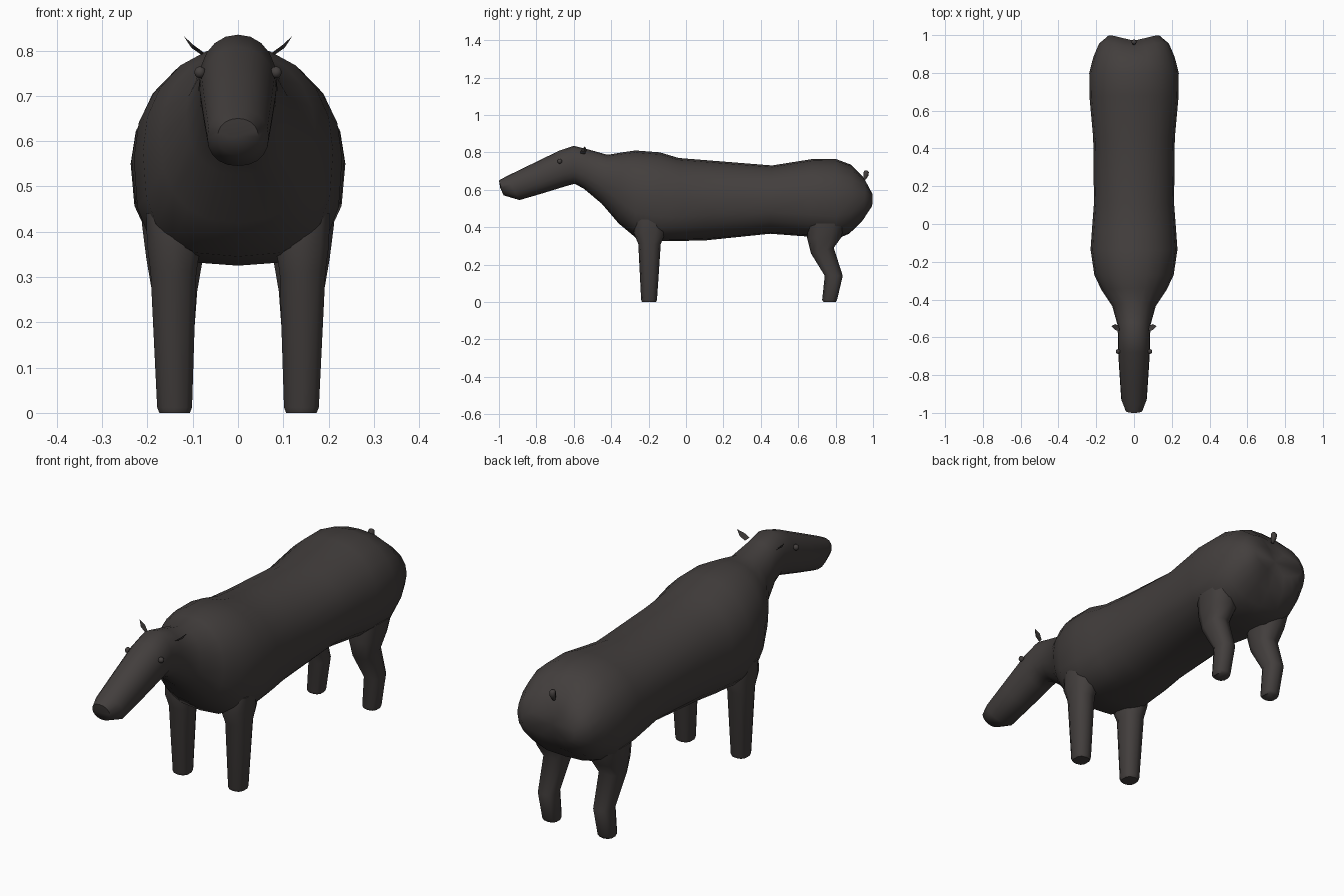
import bpy, bmesh, math
from mathutils import Vector

if "Cube" in bpy.data.objects:
    bpy.data.objects.remove(bpy.data.objects["Cube"])

hide = bpy.data.materials.new("dark_brown_hide")
hide.diffuse_color = (0.056, 0.049, 0.047, 1)
hide.use_nodes = True
hide.node_tree.nodes["Principled BSDF"].inputs["Base Color"].default_value = hide.diffuse_color


def finish(name, bm, angle=60):
    bmesh.ops.recalc_face_normals(bm, faces=bm.faces)
    me = bpy.data.meshes.new(name)
    bm.to_mesh(me)
    bm.free()
    me.materials.append(hide)
    ob = bpy.data.objects.new(name, me)
    bpy.context.collection.objects.link(ob)
    bpy.ops.object.select_all(action='DESELECT')
    ob.select_set(True)
    bpy.context.view_layer.objects.active = ob
    bpy.ops.object.shade_smooth_by_angle(angle=math.radians(angle))
    return ob


def loft(name, rings, cap_points=None, angle=60):
    """Skin a list of rings (lists of Vectors), closing both ends."""
    bm = bmesh.new()
    loops = [[bm.verts.new(p) for p in r] for r in rings]
    n = len(rings[0])
    for a, b in zip(loops, loops[1:]):
        for i in range(n):
            j = (i + 1) % n
            bm.faces.new((a[i], a[j], b[j], b[i]))
    for k, loop in enumerate((loops[0], loops[-1])):
        if cap_points:
            c = bm.verts.new(cap_points[k])
            for i in range(n):
                bm.faces.new((loop[i], loop[(i + 1) % n], c))
        else:
            bm.faces.new(loop)
    return finish(name, bm, angle)


def power(v, n):
    return math.copysign(abs(v) ** (2 / n), v)


def body_ring(yt, zt, yb, zb, w, n, sides=20):
    """Tilted oval between a top and a bottom point; n squares off the underside."""
    pts = []
    for i in range(sides):
        a = 2 * math.pi * i / sides
        c, s = math.cos(a), math.sin(a)
        e = n if s < 0 else 2.1
        x, t = w * power(c, e), (power(s, e) + 1) / 2
        y, z = yb + (yt - yb) * t, zb + (zt - zb) * t
        # groove between the buttocks
        if y > 0.85:
            y -= 0.03 * max(0, 1 - abs(x) / 0.12) * min(1, (y - 0.85) / 0.12)
        pts.append(Vector((x, y, z)))
    return pts


# head, neck and trunk: top y, top z, bottom y, bottom z, half width, squareness
BODY = [
    (-1.0, .65, -.975, .57, .045, 2.2),
    (-.96, .672, -.89, .545, .068, 2.2),
    (-.82, .74, -.76, .583, .077, 2.2),
    (-.68, .808, -.64, .62, .085, 2.2),
    (-.60, .835, -.595, .632, .085, 2.2),
    (-.52, .815, -.545, .605, .088, 2.2),
    (-.42, .787, -.45, .525, .115, 2.2),
    (-.34, .80, -.36, .42, .172, 2.4),
    (-.27, .81, -.27, .345, .21, 2.8),
    (-.14, .80, -.13, .325, .23, 3),
    (-.04, .77, 0, .327, .222, 2.7),
    (.11, .758, .11, .33, .212, 2.4),
    (.46, .73, .45, .365, .216, 2.4),
    (.68, .765, .65, .35, .235, 2.8),
    (.80, .765, .80, .335, .237, 2.8),
    (.89, .735, .88, .365, .215, 2.6),
    (.96, .675, .95, .425, .185, 2.4),
    (1.0, .60, .995, .49, .135, 2.2),
]
loft("body_and_head", [body_ring(*r) for r in BODY],
     [(0, -.993, .61), (0, .97, .55)])


def leg(name, side, rows):
    """Rows: z front, z back, y front, y back, inner x, outer x."""
    rings = []
    for zf, zb, y0, y1, x0, x1 in rows:
        ring = []
        for i in range(10):
            a = 2 * math.pi * (i + .5) / 10
            u, v = power(math.cos(a), 2.6), power(math.sin(a), 2.6)
            ring.append(Vector((side * ((x0 + x1) / 2 + u * (x1 - x0) / 2),
                                (y0 + y1) / 2 + v * (y1 - y0) / 2,
                                (zf + zb) / 2 + v * (zb - zf) / 2)))
        rings.append(ring)
    loft(name, rings)


FRONT = [(0, 0, -.235, -.16, .105, .175), (.012, .012, -.24, -.155, .1, .18),
         (.31, .31, -.255, -.135, .09, .195), (.37, .37, -.28, -.11, .08, .203),
         (.44, .44, -.27, -.12, .09, .205)]
HIND = [(0, 0, .735, .80, .108, .172), (.012, .012, .728, .808, .102, .178),
        (.14, .14, .742, .838, .098, .182), (.26, .29, .668, .79, .088, .192),
        (.34, .345, .648, .83, .075, .205), (.42, .42, .65, .85, .08, .215)]

for side, tag in ((1, "left"), (-1, "right")):
    leg("front_leg_" + tag, side, FRONT)
    leg("hind_leg_" + tag, side, HIND)

    # eye bead on the side of the head
    bm = bmesh.new()
    bmesh.ops.create_uvsphere(bm, u_segments=10, v_segments=6, radius=.013)
    bmesh.ops.translate(bm, verts=bm.verts, vec=(side * .084, -.675, .752))
    finish("eye_" + tag, bm)

    # thin leaf-shaped ear
    bm = bmesh.new()
    base = [(.075, -.565, .795), (.08, -.54, .79), (.082, -.553, .80)]
    mid = [(.098, -.562, .812), (.1, -.53, .81), (.103, -.547, .806)]
    b, m = [[bm.verts.new((side * x, y, z)) for x, y, z in r] for r in (base, mid)]
    tip = bm.verts.new((side * .12, -.54, .832))
    for i in range(3):
        j = (i + 1) % 3
        bm.faces.new((b[i], b[j], m[j], m[i]))
        bm.faces.new((m[i], m[j], tip))
    bm.faces.new(b)
    finish("ear_" + tag, bm, 30)

# little tail stub
loft("tail", [[Vector((r * math.cos(k * math.pi / 4), y + r * math.sin(k * math.pi / 4), z))
               for k in range(8)]
              for z, y, r in ((.655, .955, .007), (.675, .962, .013),
                              (.695, .964, .014), (.703, .962, .008))])
